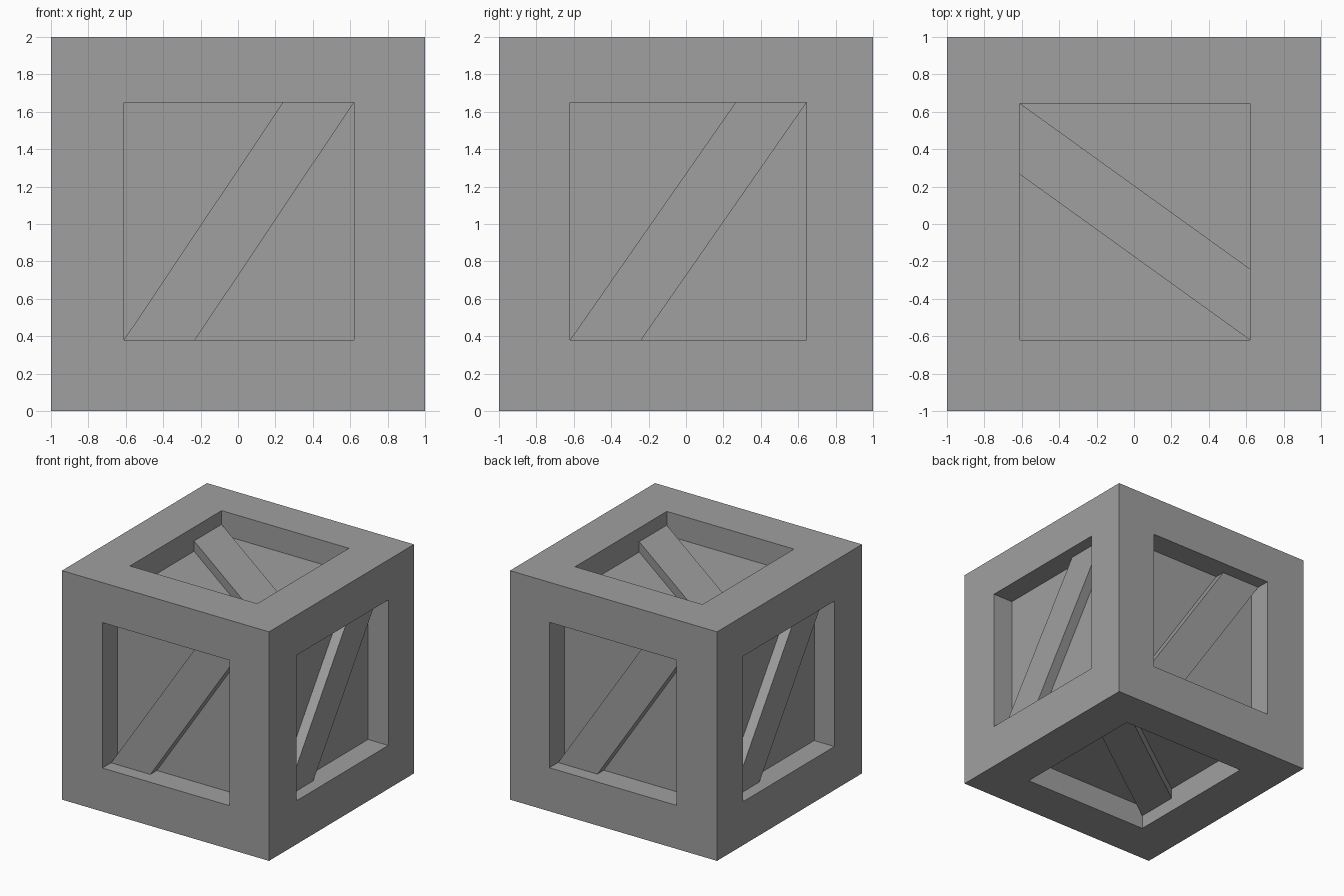
import bpy
import bmesh
from mathutils import Vector

old = bpy.data.objects.get("Cube")
if old:
    bpy.data.objects.remove(old, do_unlink=True)

# Single plain grey
GREY = (0.35, 0.35, 0.35, 1.0)
grey = bpy.data.materials.new("plain_grey")
grey.use_nodes = True
grey.diffuse_color = GREY
grey.node_tree.nodes["Principled BSDF"].inputs["Base Color"].default_value = GREY

X, Y, Z = 0, 1, 2
CENTRE = Vector((0, 0, 1))
LOW = Vector((-0.61, -0.62, 0.38))      # window limits on each axis
HIGH = Vector((0.62, 0.645, 1.65))
PANEL_DEPTH = (0.195, 0.21, 0.21)       # recess depth along each axis
BRACE_DEPTH = (0.105, 0.12, 0.12)       # depth of the brace face
BRACE_WIDTH = 0.38


def add_object(name, bm):
    bmesh.ops.recalc_face_normals(bm, faces=bm.faces)
    mesh = bpy.data.meshes.new(name)
    bm.to_mesh(mesh)
    bm.free()
    mesh.materials.append(grey)
    obj = bpy.data.objects.new(name, mesh)
    bpy.context.collection.objects.link(obj)
    return obj


def crate_body():
    """Cube with a framed, sunken panel on every side."""
    bm = bmesh.new()
    bmesh.ops.create_cube(bm, size=2)
    bmesh.ops.translate(bm, verts=bm.verts, vec=CENTRE)
    panels = list(bm.faces)
    bmesh.ops.inset_individual(bm, faces=panels, thickness=0.3)
    for face in panels:
        normal = face.normal.copy()
        axis = max(range(3), key=lambda i: abs(normal[i]))
        for v in face.verts:
            for i in range(3):
                if i != axis:
                    v.co[i] = LOW[i] if v.co[i] < CENTRE[i] else HIGH[i]
        sunk = bmesh.ops.extrude_discrete_faces(bm, faces=[face])["faces"][0]
        bmesh.ops.translate(bm, verts=sunk.verts, vec=-normal * PANEL_DEPTH[axis])
    add_object("crate_frame", bm)


def brace(name, axis, side, cut, run, flip):
    """Diagonal board; its ends lie on the two walls across the cut axis."""
    start, end = LOW[run], HIGH[run]
    step = BRACE_WIDTH
    if flip:
        start, end, step = end, start, -step
    outline = [(LOW[cut], start), (LOW[cut], start + step),
               (HIGH[cut], end), (HIGH[cut], end - step)]
    bm = bmesh.new()
    verts = []
    for c, r in outline:
        p = Vector()
        p[cut], p[run] = c, r
        p[axis] = CENTRE[axis] + side * (1 - PANEL_DEPTH[axis])
        verts.append(bm.verts.new(p))
    base = bm.faces.new(verts)
    extruded = bmesh.ops.extrude_face_region(bm, geom=[base], use_keep_orig=True)
    moved = [g for g in extruded["geom"] if isinstance(g, bmesh.types.BMVert)]
    lift = Vector()
    lift[axis] = side * (PANEL_DEPTH[axis] - BRACE_DEPTH[axis])
    bmesh.ops.translate(bm, verts=moved, vec=lift)
    add_object(name, bm)


crate_body()
brace("front_brace", Y, -1, Z, X, False)
brace("back_brace", Y, 1, Z, X, True)
brace("left_brace", X, 1, Z, Y, False)
brace("right_brace", X, -1, Z, Y, True)
brace("top_brace", Z, 1, X, Y, True)
brace("bottom_brace", Z, -1, X, Y, False)
